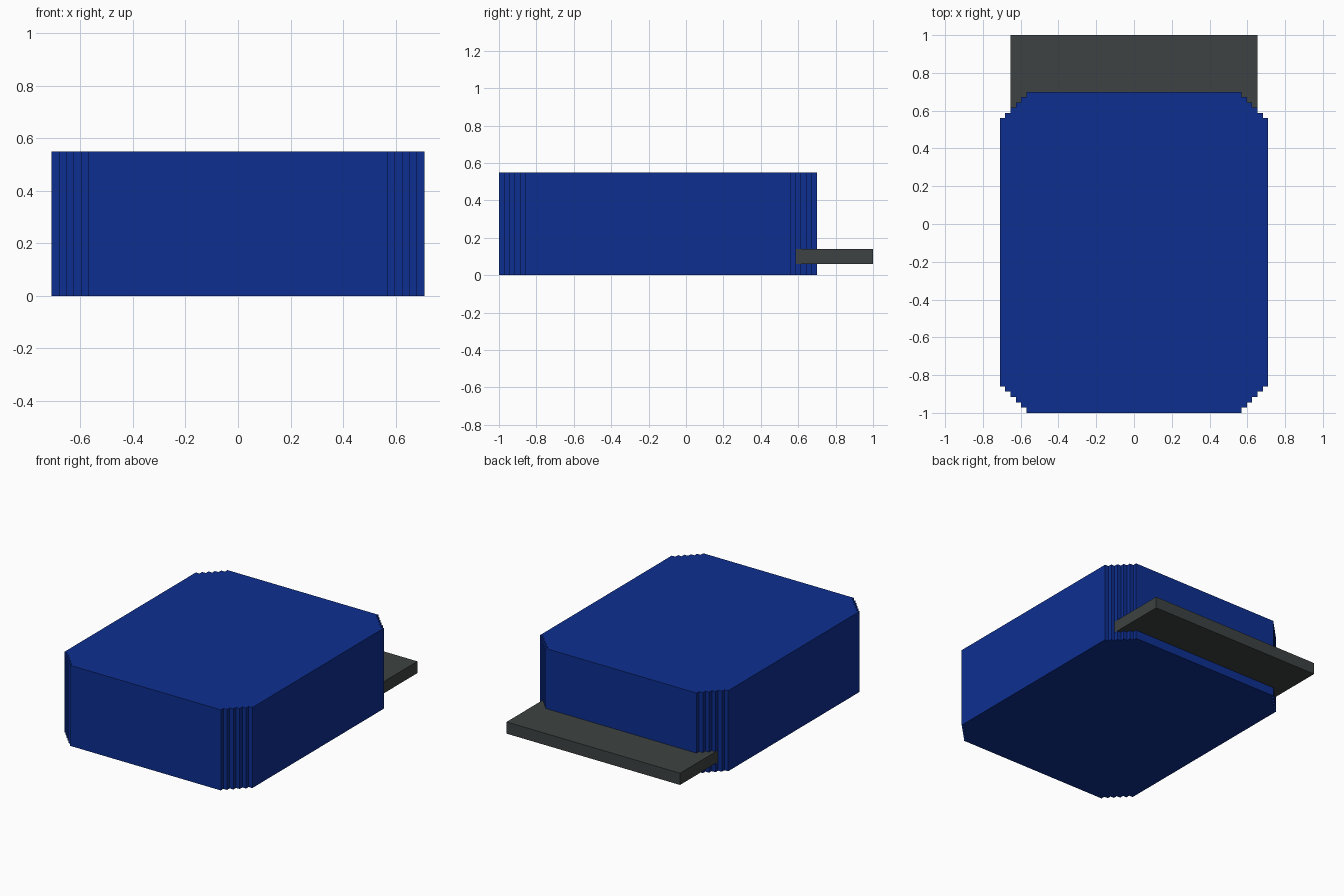
import bpy
import bmesh

if "Cube" in bpy.data.objects:
    bpy.data.objects.remove(bpy.data.objects["Cube"])


def material(name, rgb):
    m = bpy.data.materials.new(name)
    m.diffuse_color = (*rgb, 1)
    m.use_nodes = True
    m.node_tree.nodes["Principled BSDF"].inputs["Base Color"].default_value = m.diffuse_color
    return m


def prism(name, outline, z0, z1, mat):
    """Extrude a flat outline between two heights."""
    bm = bmesh.new()
    face = bm.faces.new([bm.verts.new((x, y, z0)) for x, y in outline])
    ext = bmesh.ops.extrude_face_region(bm, geom=[face], use_keep_orig=True)
    top = [v for v in ext["geom"] if isinstance(v, bmesh.types.BMVert)]
    bmesh.ops.translate(bm, verts=top, vec=(0, 0, z1 - z0))
    bmesh.ops.recalc_face_normals(bm, faces=bm.faces)
    mesh = bpy.data.meshes.new(name)
    bm.to_mesh(mesh)
    bm.free()
    mesh.materials.append(mat)
    obj = bpy.data.objects.new(name, mesh)
    bpy.context.collection.objects.link(obj)
    return obj


blue = material("deep blue", (0.004, 0.028, 0.28))
grey = material("dark grey", (0.047, 0.055, 0.054))

# Block with staircase corners
HALF_X, HALF_Y, CENTER_Y = 0.71, 0.85, -0.15
STEPS, STEP = 5, 0.028
corner = [(HALF_X, HALF_Y - STEPS * STEP)]
for i in range(1, STEPS + 1):
    x = HALF_X - i * STEP
    y = HALF_Y - (STEPS - i) * STEP
    corner += [(x, y - STEP), (x, y)]
# The first point of the stair coincides with the side's end height
outline = (corner
           + [(-x, y) for x, y in reversed(corner)]
           + [(-x, -y) for x, y in corner]
           + [(x, -y) for x, y in reversed(corner)])
outline = [(x, y + CENTER_Y) for x, y in outline]
prism("body", outline, 0, 0.55, blue)

# Thin shelf sticking out at the back
prism("rear_shelf", [(-0.655, 0.45), (0.655, 0.45), (0.655, 1.0), (-0.655, 1.0)],
      0.06, 0.14, grey)
